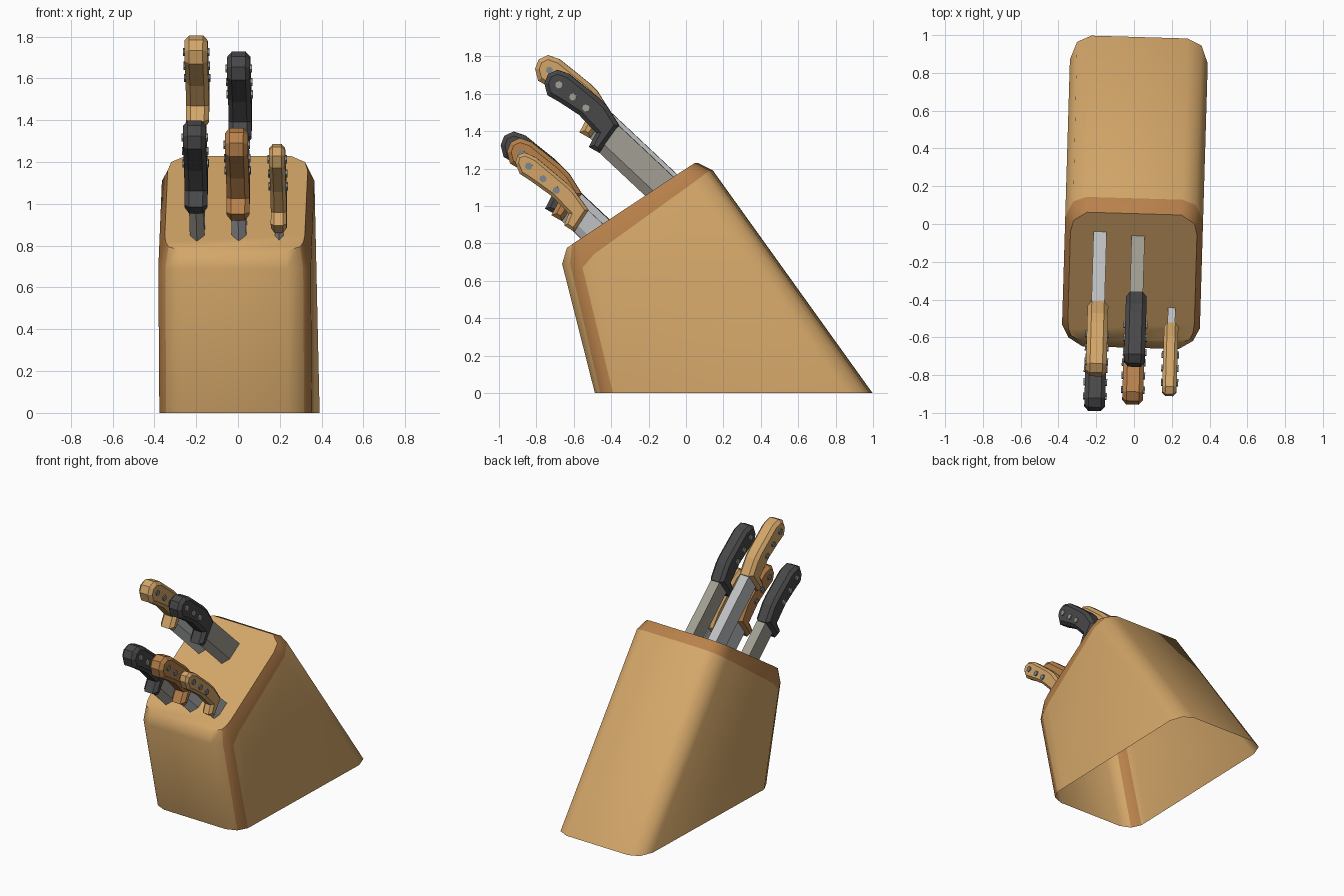
import bpy, bmesh, math
from mathutils import Vector, Matrix

if "Cube" in bpy.data.objects:
    bpy.data.objects.remove(bpy.data.objects["Cube"])

TURN = Matrix.Rotation(math.radians(-1.7), 4, 'Z')   # whole model is slightly turned


def material(name, rgb):
    m = bpy.data.materials.new(name)
    m.diffuse_color = (*rgb, 1)
    m.use_nodes = True
    m.node_tree.nodes["Principled BSDF"].inputs["Base Color"].default_value = m.diffuse_color
    return m


tan = material("light_wood", (0.65, 0.38, 0.14))
brown = material("brown_wood", (0.48, 0.22, 0.07))
black = material("black_handle", (0.065, 0.065, 0.068))
steel = material("light_steel", (0.52, 0.53, 0.54))
warm = material("warm_steel", (0.36, 0.34, 0.29))
rivet_grey = material("rivet_grey", (0.20, 0.24, 0.26))


def finish(bm, name, mats, smooth=None):
    bmesh.ops.recalc_face_normals(bm, faces=bm.faces)
    bm.transform(TURN)
    me = bpy.data.meshes.new(name)
    bm.to_mesh(me)
    bm.free()
    for m in mats:
        me.materials.append(m)
    ob = bpy.data.objects.new(name, me)
    bpy.context.collection.objects.link(ob)
    if smooth:
        bpy.ops.object.select_all(action='DESELECT')
        ob.select_set(True)
        bpy.context.view_layer.objects.active = ob
        bpy.ops.object.shade_smooth_by_angle(angle=math.radians(smooth))
    return ob


# Block: three mirrored rings (foot, shoulder, top rim), open underneath
W = 0.365
top_z = lambda y: 0.775 + 0.664 * (y + 0.63)
foot = [(W - .11, -.48, 0), (W - .035, -.45, 0), (W, -.38, 0), (W, -.32, 0),
        (W, .86, 0), (W - .035, .955, 0), (W - .11, .99, 0)]
shoulder = [(W - .11, -.655, .69), (W - .035, -.61, .69), (W, -.543, .67), (W, -.48, .743),
            (W, .03, 1.11), (W - .04, .11, 1.17), (W - .11, .136, 1.19)]
rim = [(x, y, top_z(y)) for x, y in [(.25, -.63), (.315, -.60), (.33, -.565), (.335, -.52),
                                     (.335, -.05), (.32, .01), (.25, .055)]]
bm = bmesh.new()
rings = []
for half in (foot, shoulder, rim):
    full = half + [(-x, y, z) for x, y, z in reversed(half)]
    rings.append([bm.verts.new(p) for p in full])
n = len(rings[0])
for level in range(2):
    lo, hi = rings[level], rings[level + 1]
    for i in range(n):
        j = (i + 1) % n
        f = bm.faces.new((lo[i], lo[j], hi[j], hi[i]))
        front_corner = i in (1, n - 3)
        front_edge = i in (0, n - 2, n - 1)
        f.material_index = int(front_corner if level == 0 else not front_edge)
bm.faces.new(rings[2])
finish(bm, "block", [tan, brown], 45)

# Knives: (along axis, across) profile of the handle and its rivets
HANDLE = [(.455, -.02), (.475, .03), (.455, .08), (.395, .107), (.19, .123), (.13, .121),
          (.012, .09), (-.012, -.09), (.05, -.105), (.073, -.024), (.205, -.016),
          (.33, -.038), (.40, -.055)]
RIVETS = [(.393, .028), (.294, .032), (.203, .037)]


def knife(name, x0, y0, z0, handle_mat, blade_mat, rivet_mat, sa=1, sb=1, half=.055, blade_half=.035):
    def place(a, b, x):
        a, b = a * sa, b * sb
        return Vector((x0 + x, y0 - .73 * a + .685 * b, z0 + .685 * a + .73 * b))

    def prism(bm, lower, upper):
        lo, hi = [[bm.verts.new(p) for p in r] for r in (lower, upper)]
        for i in range(len(lo)):
            j = (i + 1) % len(lo)
            bm.faces.new((lo[i], lo[j], hi[j], hi[i]))
        return [bm.faces.new(lo), bm.faces.new(hi)]

    # handle with chamfered outline
    bm = bmesh.new()
    caps = prism(bm, [place(a, b, -half) for a, b in HANDLE], [place(a, b, half) for a, b in HANDLE])
    bmesh.ops.recalc_face_normals(bm, faces=bm.faces)
    edges = list({e for f in caps for e in f.edges})
    bmesh.ops.bevel(bm, geom=edges, offset=.022 * sb, segments=1, affect='EDGES', profile=.5)
    finish(bm, name + "_handle", [handle_mat])

    # blade: flat spine tapering to the cutting edge, ending just inside the block
    t = blade_half
    section = [(-t, .088), (t, .088), (t, -.04), (0, -.09), (-t, -.04)]
    end = -((z0 - top_z(y0)) / 1.126 + .07) / sa
    bm = bmesh.new()
    prism(bm, [place(end, b, x) for x, b in section], [place(.01, b, x) for x, b in section])
    finish(bm, name + "_blade", [blade_mat])

    # rivets on both sides
    bm = bmesh.new()
    for a, b in RIVETS:
        ring = [(a + .02 * math.cos(k * math.pi / 3), b + .02 / sb * math.sin(k * math.pi / 3))
                for k in range(6)]
        r = half + .008
        prism(bm, [place(p, q, -r) for p, q in ring], [place(p, q, r) for p, q in ring])
    finish(bm, name + "_rivets", [rivet_mat])


knife("upper_left_knife", -.178, -.466, 1.436, tan, steel, rivet_grey)
knife("upper_middle_knife", .024, -.41, 1.358, black, warm, warm)
knife("lower_left_knife", -.18, -.65, 1.028, black, warm, warm)
knife("lower_middle_knife", .02, -.61, .993, brown, steel, rivet_grey)
knife("lower_right_knife", .213, -.553, .92, tan, steel, rivet_grey,
      sa=1.03, sb=.76, half=.038, blade_half=.02)
